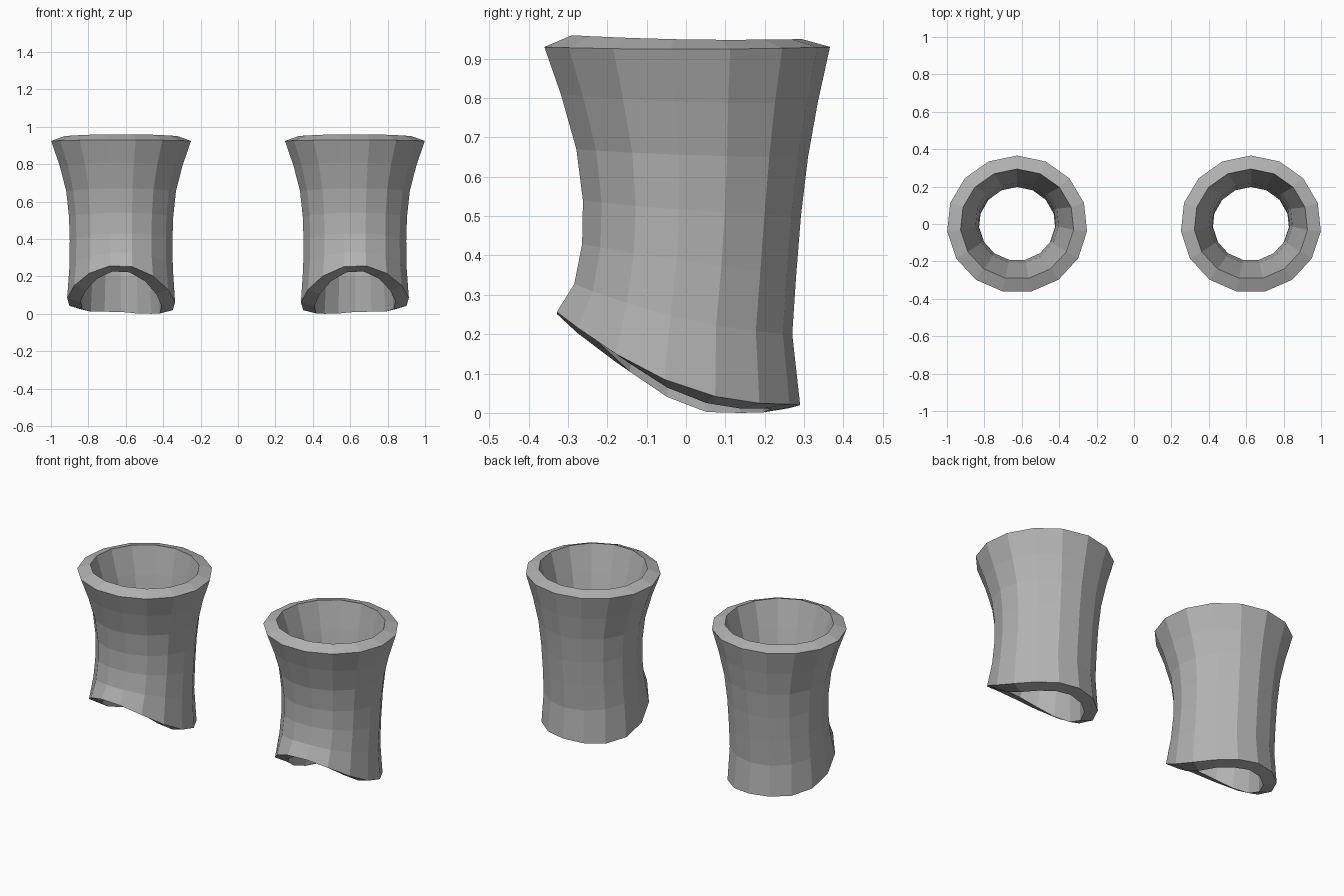
import bpy, bmesh, math

cube = bpy.data.objects.get("Cube")
if cube:
    bpy.data.objects.remove(cube, do_unlink=True)

SIDES = 15
WALL = 0.072
CENTRE_X = 0.625

# Rings from top to bottom: front y, back y, half width, front z, middle z, back z
RINGS = [
    (-0.368, 0.366, 0.376, 0.93, 0.924, 0.93),
    (-0.325, 0.335, 0.33, 0.81, 0.79, 0.79),
    (-0.285, 0.31, 0.295, 0.67, 0.655, 0.65),
    (-0.268, 0.292, 0.28, 0.54, 0.515, 0.50),
    (-0.27, 0.28, 0.276, 0.43, 0.385, 0.35),
    (-0.29, 0.27, 0.278, 0.33, 0.24, 0.20),
    (-0.335, 0.29, 0.29, 0.26, 0.06, 0.02),
]

grey = bpy.data.materials.new("plain grey")
grey.use_nodes = True
colour = (0.45, 0.45, 0.45, 1.0)
grey.diffuse_color = colour
grey.node_tree.nodes["Principled BSDF"].inputs["Base Color"].default_value = colour


def ring_points(ring, inset, rise_front, rise_back, tilt):
    """Points of one slanted oval ring."""
    front, back, half, zf, zm, zb = ring
    centre_y = (front + back) / 2
    radius_y = (back - front) / 2 - inset
    points = []
    for i in range(SIDES):
        a = math.pi / 2 + math.tau * i / SIDES
        c, s = math.cos(a), math.sin(a)
        t = (1 - s) / 2
        z = zm + (zb - zf) / 2 * s + ((zb + zf) / 2 - zm) * s * s
        z += rise_back + (rise_front - rise_back) * t + tilt * c
        points.append((CENTRE_X + (half - inset) * c, centre_y + radius_y * s, max(z, 0)))
    return points


def make_cuff(name, side):
    bm = bmesh.new()
    last = len(RINGS) - 1
    # Outer wall down, then inner wall back up, closed by the two rims
    loops = [ring_points(r, 0, 0, 0, 0.012 if i == last else 0)
             for i, r in enumerate(RINGS)]
    for i in range(last, -1, -1):
        front = back = tilt = 0
        if i == last:
            front, back, tilt = -0.03, -0.01, 0.012
        elif i == 0:
            front, back = 0.03, 0.02
        loops.append(ring_points(RINGS[i], WALL, front, back, tilt))
    verts = [[bm.verts.new((x * side, y, z)) for x, y, z in loop] for loop in loops]
    for k, upper in enumerate(verts):
        lower = verts[(k + 1) % len(verts)]
        for i in range(SIDES):
            j = (i + 1) % SIDES
            bm.faces.new((upper[i], lower[i], lower[j], upper[j]))
    bmesh.ops.recalc_face_normals(bm, faces=bm.faces)
    mesh = bpy.data.meshes.new(name)
    bm.to_mesh(mesh)
    bm.free()
    mesh.materials.append(grey)
    bpy.context.collection.objects.link(bpy.data.objects.new(name, mesh))


make_cuff("left_cuff", 1)
make_cuff("right_cuff", -1)
